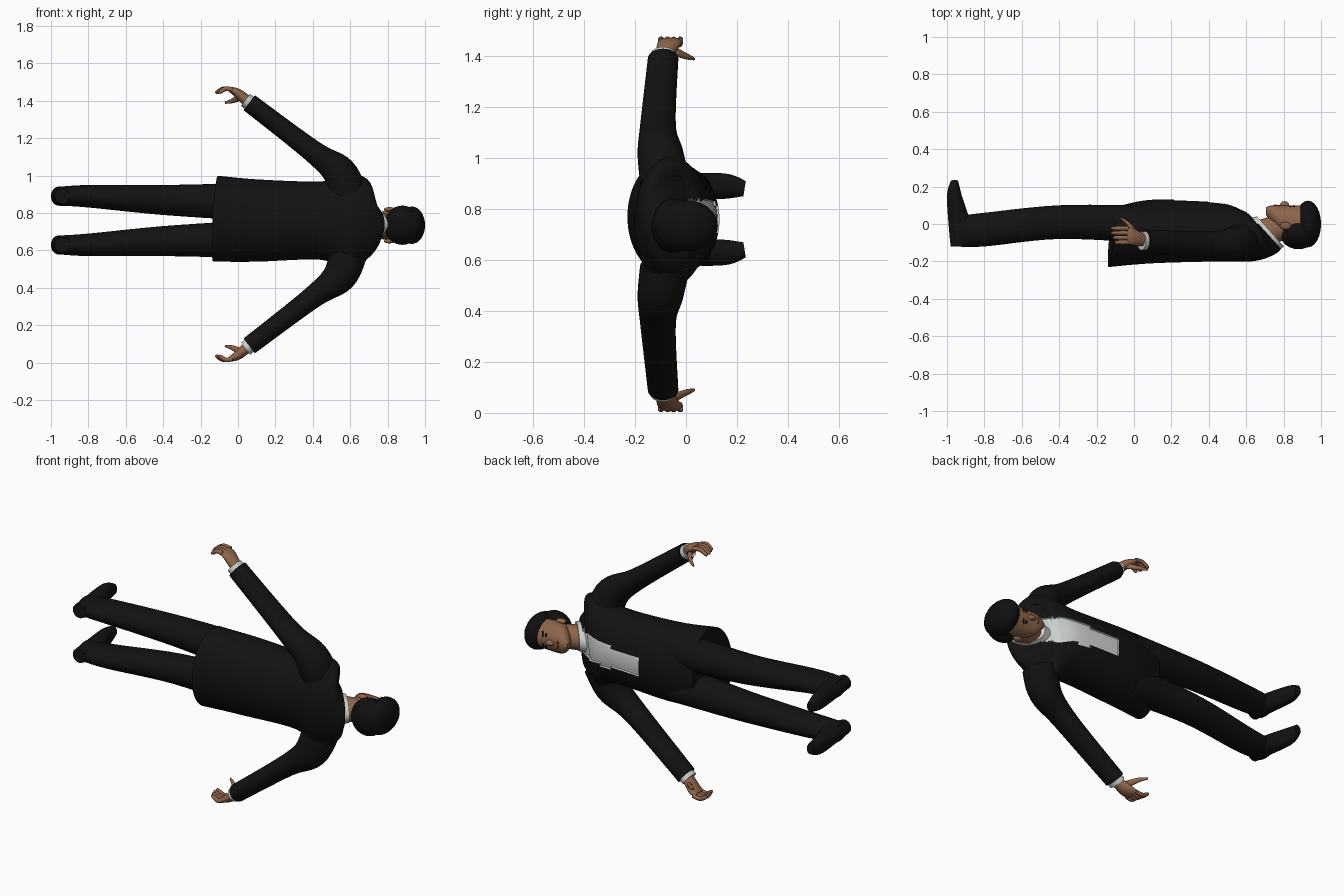
import bpy, bmesh, math
from mathutils import Vector

cube = bpy.data.objects.get("Cube")
if cube:
    bpy.data.objects.remove(cube, do_unlink=True)


def material(name, red, green, blue):
    mat = bpy.data.materials.new(name)
    mat.use_nodes = True
    colour = (red, green, blue, 1)
    mat.diffuse_color = colour
    mat.node_tree.nodes["Principled BSDF"].inputs["Base Color"].default_value = colour
    return mat


SUIT = material("black cloth", .006, .006, .006)
SHIRT = material("white shirt", .6, .63, .6)
SKIN = material("tan skin", .27, .13, .07)
HAIR = material("black hair", .005, .005, .005)
LIPS = material("brown lips", .16, .06, .04)

ALONG_X, ALONG_Y = Vector((1, 0, 0)), Vector((0, 1, 0))
BODY, ARMS, HEAD = .76, .74, .735   # heights of the centre lines


def smooth_rings(rings, steps):
    """Catmull-Rom interpolation of all ring values."""
    padded = [rings[0], *rings, rings[-1]]
    result = []
    for before, start, end, after in zip(padded, padded[1:], padded[2:], padded[3:]):
        for step in range(steps):
            t = step / steps
            result.append([
                b + t / 2 * (c - a + t * (2 * a - 5 * b + 4 * c - d + t * (3 * (b - c) + d - a)))
                for a, b, c, d in zip(before, start, end, after)])
    return result + [rings[-1]]


def finish(name, bm, materials):
    bmesh.ops.recalc_face_normals(bm, faces=bm.faces)
    mesh = bpy.data.meshes.new(name)
    bm.to_mesh(mesh)
    bm.free()
    for mat in materials:
        mesh.materials.append(mat)
    obj = bpy.data.objects.new(name, mesh)
    bpy.context.collection.objects.link(obj)
    bpy.ops.object.select_all(action='DESELECT')
    obj.select_set(True)
    bpy.context.view_layer.objects.active = obj
    bpy.ops.object.shade_smooth_by_angle(angle=math.radians(50))
    return obj


def loft(name, rings, materials, height, side=1, axis=ALONG_Y, segments=32, steps=6, paint=None):
    """Skin rings of (x, y, offset from height, radius along axis, radius across, slant)."""
    rings = smooth_rings([(*ring, 0)[:6] for ring in rings], steps)
    centres = [Vector((x, y, height + side * offset)) for x, y, offset, *_ in rings]
    bm = bmesh.new()
    loops = []
    for i, (*_, along, wide, slant) in enumerate(rings):
        tangent = centres[min(i + 1, len(centres) - 1)] - centres[max(i - 1, 0)]
        across = tangent.cross(axis).normalized()
        loop = []
        for k in range(segments):
            angle = math.tau * k / segments
            u, v = along * math.cos(angle), wide * math.sin(angle)
            loop.append(bm.verts.new(centres[i] + axis * u + across * v - ALONG_X * slant * u))
        loops.append(loop)
    for lower, upper in zip(loops, loops[1:]):
        for k in range(segments):
            bm.faces.new((lower[k - 1], lower[k], upper[k], upper[k - 1]))
    bm.faces.new(loops[0])
    bm.faces.new(loops[-1])
    if paint:
        paint(bm)
    return finish(name, bm, materials)


def ball(name, centre, radii, mat):
    bm = bmesh.new()
    bmesh.ops.create_uvsphere(bm, u_segments=24, v_segments=16, radius=1)
    bmesh.ops.scale(bm, vec=radii, verts=bm.verts)
    bmesh.ops.translate(bm, vec=centre, verts=bm.verts)
    return finish(name, bm, [mat])


def open_chest(bm):
    """Sink the shirt front into the jacket."""
    bmesh.ops.recalc_face_normals(bm, faces=bm.faces)
    chest = []
    for face in bm.faces:
        centre = face.calc_center_median()
        above_button = centre.x - .24
        if centre.y > 0 and above_button > 0 and abs(centre.z - BODY) < .05 + .07 * above_button:
            face.material_index = 1
            chest.append(face)
    bmesh.ops.inset_region(bm, faces=chest, thickness=.003, depth=-.008)


# Jacket, with slanted shoulders and neck opening
loft("jacket", [
    (-.12, -.07, .01, .16, .23, -.1),
    (.1, -.04, 0, .17, .22),
    (.45, -.04, 0, .16, .21),
    (.6, -.06, -.01, .14, .26, .2),
    (.67, -.06, -.02, .11, .21, .6),
    (.7, -.05, -.02, .09, .12, .9),
    (.71, -.05, -.02, .08, .08, .9)],
    [SUIT, SHIRT], BODY, segments=72, paint=open_chest)

# Collar and neck
loft("shirt_collar", [(.68, -.06, 0, .09, .08, .9), (.73, -.04, 0, .08, .07, .9)], [SHIRT], ARMS)
loft("neck", [(.67, -.06, 0, .07, .07, .6), (.83, 0, 0, .07, .06)], [SKIN], HEAD)

# Head
loft("face", [
    (.705, .07, 0, .02, .02),
    (.74, .05, 0, .05, .06),
    (.8, .02, 0, .08, .08),
    (.92, 0, 0, .1, .08)], [SKIN], HEAD)
ball("hair_top", (.93, 0, HEAD), (.07, .125, .1), HAIR)
ball("hair_back", (.88, -.05, HEAD), (.1, .085, .105), HAIR)
ball("nose", (.805, .1, HEAD), (.025, .022, .015), SKIN)
ball("mouth", (.757, .1, HEAD), (.006, .005, .023), LIPS)

for side, word in ((1, "left"), (-1, "right")):
    # Face details
    ball(word + "_eye", (.836, .095, HEAD + side * .034), (.005, .005, .012), HAIR)
    ball(word + "_eyebrow", (.855, .096, HEAD + side * .035), (.004, .005, .02), HAIR)
    ball(word + "_ear", (.81, -.01, HEAD + side * .085), (.03, .02, .012), SKIN)

    # Trouser leg and shoe
    loft(word + "_trouser_leg", [
        (.05, 0, .1, .1, .1),
        (-.4, .01, .11, .09, .08),
        (-.8, -.03, .13, .09, .06),
        (-.96, -.04, .13, .08, .05)], [SUIT], BODY, side)
    loft(word + "_shoe", [
        (-.94, -.12, .13, .04, .04),
        (-.93, -.02, .13, .06, .05),
        (-.96, .15, .13, .04, .05),
        (-.96, .23, .12, .02, .03)], [SUIT], BODY, side, axis=ALONG_X)

    # Sleeve and cuff
    loft(word + "_sleeve", [
        (.59, -.08, .16, .1, .1),
        (.54, -.1, .28, .09, .09),
        (.4, -.11, .39, .07, .06),
        (.06, -.09, .65, .06, .05)], [SUIT], ARMS, side)
    loft(word + "_cuff", [(.08, -.09, .635, .05, .04), (.04, -.09, .665, .05, .04)], [SHIRT], ARMS, side)

    # Hand with curled fingers
    loft(word + "_palm", [
        (.06, -.09, .65, .03, .03),
        (0, -.07, .7, .045, .025),
        (-.04, -.06, .72, .045, .015)], [SKIN], ARMS, side)
    for i, finger in enumerate(("little", "ring", "middle", "index")):
        reach = .07 + .01 * min(i, 2)
        loft(f"{word}_{finger}_finger", [
            (-.03 - reach * t, .025 * i - .098, .72 + .02 * t * (2 - 3 * t), width, width)
            for t, width in ((0, .012), (.5, .012), (.9, .01), (1, .005))],
            [SKIN], ARMS, side, segments=12)
    loft(word + "_thumb", [(x, y, offset, width, width) for x, y, offset, width in (
        (.01, -.05, .68, .02), (-.03, 0, .66, .013), (-.07, .03, .65, .006))],
        [SKIN], ARMS, side, segments=12)
